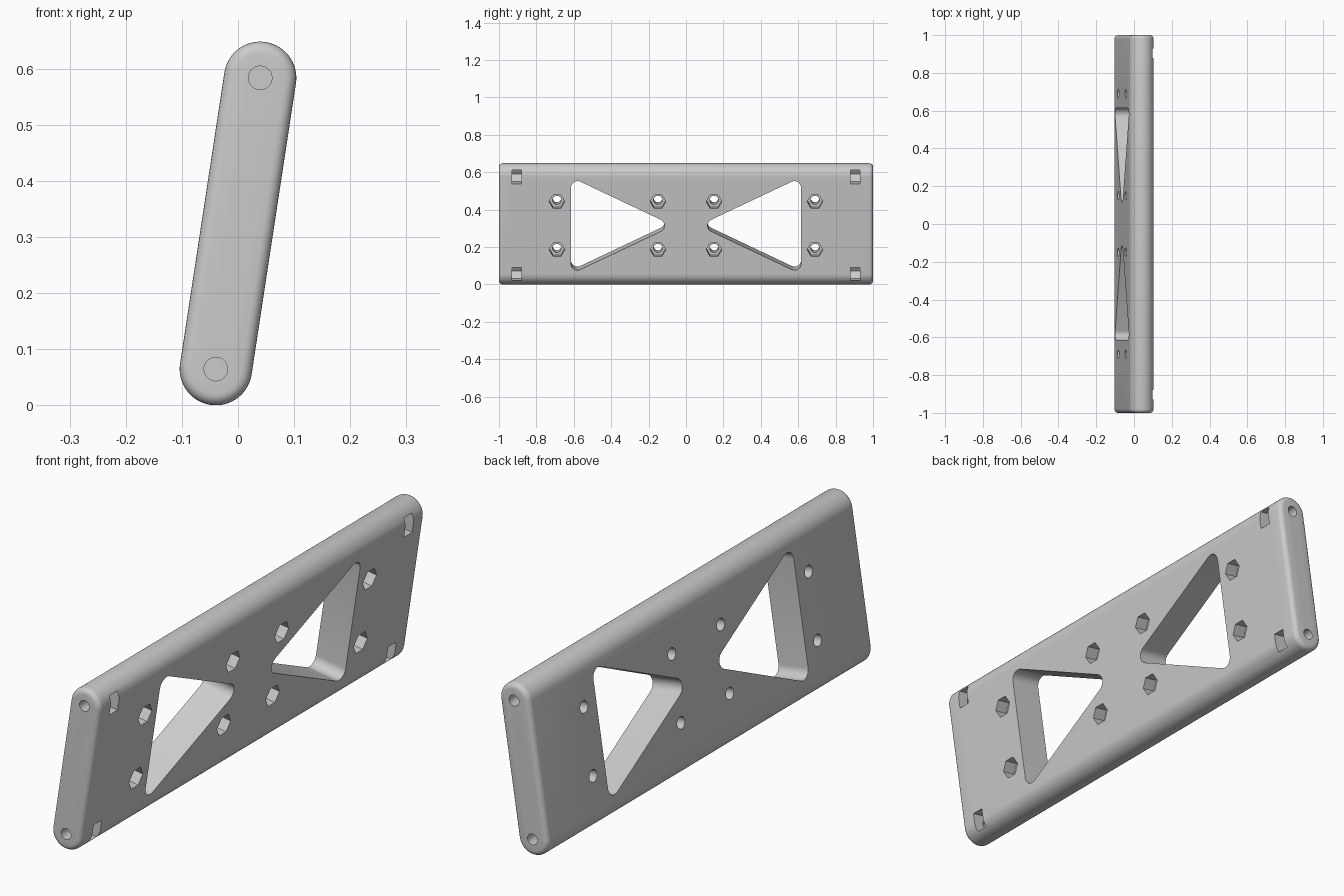
import bpy, bmesh
from math import sin, cos, pi, atan2
from mathutils import Vector, Matrix

cube = bpy.data.objects.get("Cube")
if cube:
    bpy.data.objects.remove(cube, do_unlink=True)

RADIUS = 0.0645          # half thickness of the plate
HALF = 0.2625            # centre to the axis of each rounded edge
LEAN = atan2(0.079, 0.519)

grey = bpy.data.materials.new("grey plastic")
grey.use_nodes = True
colour = (0.6, 0.6, 0.6, 1)
grey.diffuse_color = colour
grey.node_tree.nodes["Principled BSDF"].inputs["Base Color"].default_value = colour


def arc(a, b, r, start, end, n):
    """Points of an arc about (a, b)."""
    angles = [start + (end - start) * i / n for i in range(n + 1)]
    return [(a + r * cos(t), b + r * sin(t)) for t in angles]


def circle(a, b, r, n=32):
    return arc(a, b, r, 0, 2 * pi, n)[:-1]


def prism(bm, points, axis, start, end):
    """Extrude a profile along x (points are y, z) or y (points are x, z)."""
    def place(p, d):
        return (d, p[0], p[1]) if axis == "x" else (p[0], d, p[1])
    face = bm.faces.new([bm.verts.new(place(p, start)) for p in points])
    step = Vector(place((0, 0), end - start))
    top = bmesh.ops.extrude_face_region(bm, geom=[face])["geom"]
    bmesh.ops.translate(bm, vec=step, verts=[g for g in top if isinstance(g, bmesh.types.BMVert)])
    bmesh.ops.recalc_face_normals(bm, faces=bm.faces[:])


def finish(bm, name):
    mesh = bpy.data.meshes.new(name)
    bm.to_mesh(mesh)
    bm.free()
    mesh.materials.append(grey)
    obj = bpy.data.objects.new(name, mesh)
    bpy.context.collection.objects.link(obj)
    return obj


# Plate: long slab with round edges and softened ends
bm = bmesh.new()
outline = arc(0, HALF, RADIUS, 0, pi, 32) + arc(0, -HALF, RADIUS, pi, 2 * pi, 32)
prism(bm, outline, "y", -1, 1)
rims = [e for e in bm.edges if abs(e.verts[0].co.y - e.verts[1].co.y) < 1e-4]
bmesh.ops.bevel(bm, geom=rims, offset=0.02, segments=5, profile=0.5, affect="EDGES")
plate = finish(bm, "spacer_plate")

# Triangular windows with rounded corners
windows, bolts, pockets, screws, slots = [bmesh.new() for _ in range(5)]
for s in (-1, 1):
    r, base, tip, rise = 0.035, 0.58, 0.15, 0.206
    slope = atan2(rise, base - tip)
    shape = (arc(base, -rise, r, -pi / 2 - slope, 0, 8)
             + arc(base, rise, r, 0, pi / 2 + slope, 8)
             + arc(tip, 0, r, pi / 2 + slope, 3 * pi / 2 - slope, 8))
    prism(windows, [(s * y, z) for y, z in shape], "x", -0.2, 0.2)

    for v in (-1, 1):
        # Bolt holes through the plate, with hexagonal nut pockets
        for y in (0.15, 0.69):
            prism(bolts, circle(s * y, v * 0.13, 0.023), "x", -0.2, 0.2)
            prism(pockets, circle(s * y, v * 0.13, 0.042, 6), "x", 0.01, 0.2)
        # Screw holes in the ends, with nut slots cut from the right face
        z = v * HALF
        prism(screws, circle(0, z, 0.021), "y", s * 1.1, s * 0.905)
        nut = [(-0.042, z), (-0.021, z - 0.037), (0.2, z - 0.037),
               (0.2, z + 0.037), (-0.021, z + 0.037)]
        prism(slots, nut, "y", s * 0.88, s * 0.93)

bpy.ops.object.select_all(action="DESELECT")
plate.select_set(True)
bpy.context.view_layer.objects.active = plate
for cutter_bm in (windows, bolts, pockets, screws, slots):
    cutter = finish(cutter_bm, "cutter")
    cutter.hide_render = True
    mod = plate.modifiers.new("cut", "BOOLEAN")
    mod.operation, mod.solver, mod.object = "DIFFERENCE", "EXACT", cutter
    bpy.ops.object.modifier_apply(modifier=mod.name)
    bpy.data.objects.remove(cutter, do_unlink=True)

# Lean the plate and stand it on the ground
plate.data.transform(Matrix.Rotation(LEAN, 4, "Y"))
low = min(v.co.z for v in plate.data.vertices)
plate.data.transform(Matrix.Translation((0, 0, -low)))
bpy.ops.object.shade_smooth_by_angle(angle=pi / 6)
